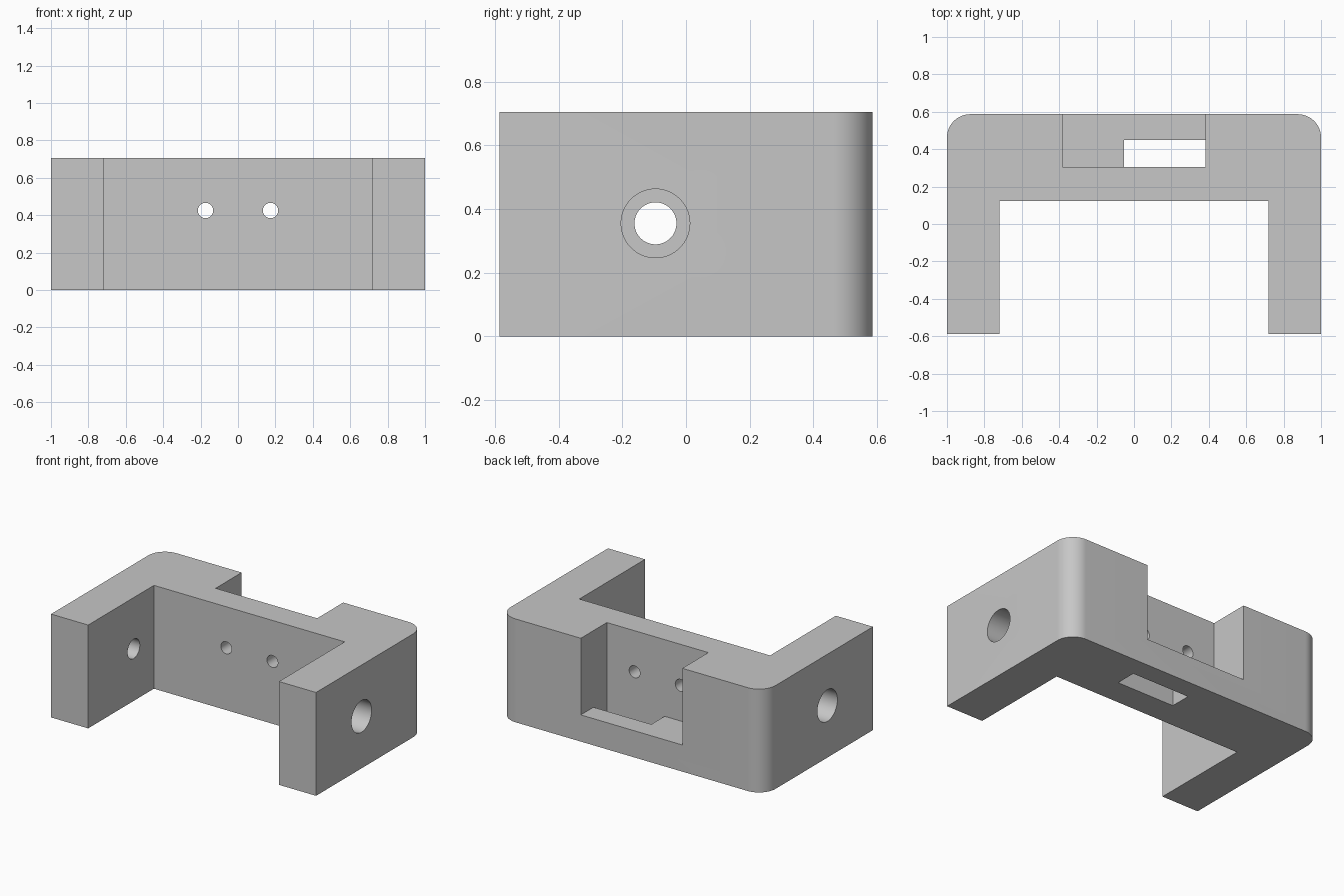
import bpy, bmesh, math
from mathutils import Matrix, Vector

if "Cube" in bpy.data.objects:
    bpy.data.objects.remove(bpy.data.objects["Cube"])

HEIGHT, DEPTH = 0.705, 0.587
ARM_IN, WALL_FRONT, WALL_BACK = 0.72, 0.122, 0.306
CORNER, STEPS = 0.125, 16

grey = bpy.data.materials.new("plain grey")
grey.use_nodes = True
grey.diffuse_color = (0.57, 0.57, 0.57, 1)
grey.node_tree.nodes["Principled BSDF"].inputs["Base Color"].default_value = grey.diffuse_color


def add_object(name, bm):
    bmesh.ops.recalc_face_normals(bm, faces=bm.faces)
    mesh = bpy.data.meshes.new(name)
    bm.to_mesh(mesh)
    bm.free()
    mesh.materials.append(grey)
    obj = bpy.data.objects.new(name, mesh)
    bpy.context.collection.objects.link(obj)
    return obj


def box(name, low, high):
    low, high = Vector(low), Vector(high)
    bm = bmesh.new()
    bmesh.ops.create_cube(bm, size=1, matrix=Matrix.Translation((low + high) / 2)
                          @ Matrix.Diagonal((*(high - low), 1)))
    return add_object(name, bm)


def cylinder(name, centre, axis, radius, length):
    turn = Vector((0, 0, 1)).rotation_difference(Vector(axis)).to_matrix().to_4x4()
    bm = bmesh.new()
    bmesh.ops.create_cone(bm, cap_ends=True, segments=64, radius1=radius, radius2=radius,
                          depth=length, matrix=Matrix.Translation(centre) @ turn)
    return add_object(name, bm)


# U-shaped bracket outline with rounded back corners
half = [(0, WALL_FRONT), (ARM_IN, WALL_FRONT), (ARM_IN, -DEPTH), (1, -DEPTH)]
for i in range(STEPS + 1):
    a = math.pi / 2 * i / STEPS
    half.append((1 - CORNER + CORNER * math.cos(a), DEPTH - CORNER + CORNER * math.sin(a)))
outline = half[1:] + [(-x, y) for x, y in reversed(half[1:])]
bm = bmesh.new()
base = bm.faces.new([bm.verts.new((x, y, 0)) for x, y in outline])
top = bmesh.ops.extrude_face_region(bm, geom=[base])["geom"]
bmesh.ops.translate(bm, vec=(0, 0, HEIGHT),
                    verts=[v for v in top if isinstance(v, bmesh.types.BMVert)])
bracket = add_object("bracket", bm)

# Back pocket and the slot through its floor
cutters = [
    box("pocket_cutter", (-0.383, WALL_BACK, 0.182), (0.383, 0.8, 0.9)),
    box("slot_cutter", (-0.053, WALL_BACK, -0.1), (0.383, 0.45, 0.3)),
]
# Counterbored arm holes and small wall holes
for side in (-1, 1):
    cutters += [
        cylinder("arm_hole_cutter", (side * 0.85, -0.096, 0.355), (1, 0, 0), 0.066, 0.5),
        cylinder("counterbore_cutter", (side * 1.0, -0.096, 0.355), (1, 0, 0), 0.108, 0.36),
        cylinder("wall_hole_cutter", (side * 0.174, 0.2, 0.425), (0, 1, 0), 0.041, 0.3),
    ]

bpy.context.view_layer.objects.active = bracket
for cutter in cutters:
    cut = bracket.modifiers.new(cutter.name, 'BOOLEAN')
    cut.operation = 'DIFFERENCE'
    cut.solver = 'EXACT'
    cut.object = cutter
    bpy.ops.object.modifier_apply(modifier=cut.name)
    bpy.data.objects.remove(cutter)

# Smooth the round surfaces, keep edges sharp
bpy.ops.object.select_all(action='DESELECT')
bracket.select_set(True)
bpy.ops.object.shade_smooth_by_angle(angle=math.radians(30))
